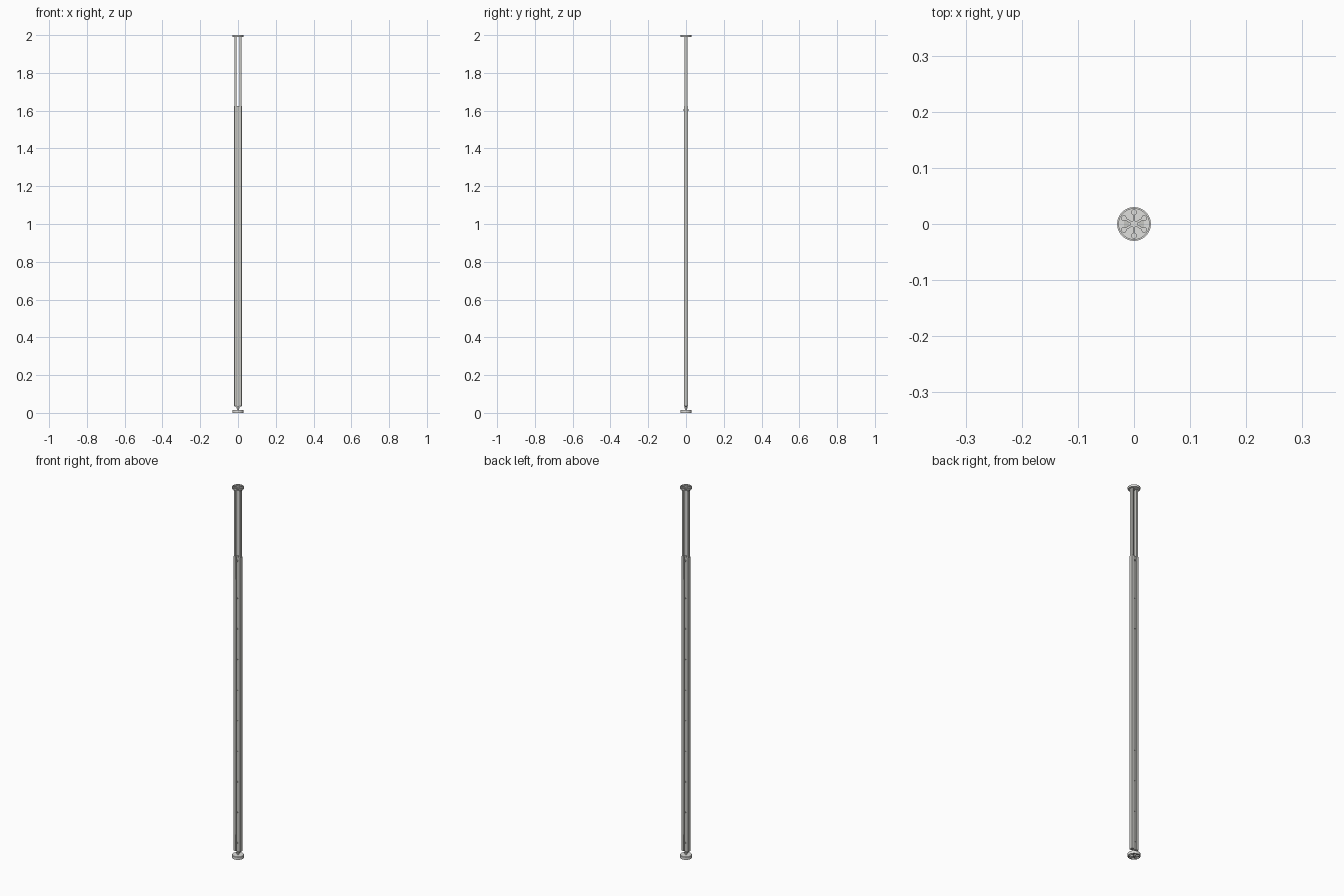
import bpy, bmesh
from math import pi
from mathutils import Matrix

cube = bpy.data.objects.get("Cube")
if cube:
    bpy.data.objects.remove(cube, do_unlink=True)


def material(name, colour):
    mat = bpy.data.materials.new(name)
    mat.use_nodes = True
    mat.diffuse_color = colour
    mat.node_tree.nodes["Principled BSDF"].inputs["Base Color"].default_value = colour
    return mat


rail_grey = material("warm grey", (0.57, 0.57, 0.54, 1))
plate_grey = material("light grey", (0.74, 0.74, 0.72, 1))


def finish(name, bm, mat, bevel=0.0):
    mesh = bpy.data.meshes.new(name)
    bmesh.ops.recalc_face_normals(bm, faces=bm.faces)
    bm.to_mesh(mesh)
    bm.free()
    mesh.materials.append(mat)
    obj = bpy.data.objects.new(name, mesh)
    bpy.context.collection.objects.link(obj)
    if bevel:
        mod = obj.modifiers.new("rounded edges", "BEVEL")
        mod.width, mod.segments = bevel, 2
    bpy.ops.object.select_all(action="DESELECT")
    obj.select_set(True)
    bpy.context.view_layer.objects.active = obj
    bpy.ops.object.shade_smooth_by_angle()


def box(name, x0, x1, depth, z0, z1, bevel=0.0):
    bm = bmesh.new()
    place = Matrix.Translation(((x0 + x1) / 2, 0, (z0 + z1) / 2))
    size = Matrix.Diagonal((x1 - x0, depth * 2, z1 - z0, 1))
    bmesh.ops.create_cube(bm, size=1, matrix=place @ size)
    finish(name, bm, rail_grey, bevel)


def pins(name, heights, radius, length):
    # round pins running front to back
    bm = bmesh.new()
    for z in heights:
        turn = Matrix.Translation((0, 0, z)) @ Matrix.Rotation(pi / 2, 4, "X")
        bmesh.ops.create_cone(bm, cap_ends=True, segments=16, radius1=radius,
                              radius2=radius, depth=length, matrix=turn)
    finish(name, bm, rail_grey)


def lathe(name, profile, mat, sides=48):
    bm = bmesh.new()
    verts = [bm.verts.new((r, 0, z)) for r, z in profile]
    edges = [bm.edges.new(pair) for pair in zip(verts, verts[1:])]
    bmesh.ops.spin(bm, geom=verts + edges, cent=(0, 0, 0), axis=(0, 0, 1),
                   angle=2 * pi, steps=sides)
    bmesh.ops.remove_doubles(bm, verts=bm.verts, dist=1e-5)
    finish(name, bm, mat)


def ribs(name, z0, z1):
    # six spokes, each ending in a round pad
    bm = bmesh.new()
    mid = Matrix.Translation((0, 0, (z0 + z1) / 2))
    for i in range(6):
        turn = mid @ Matrix.Rotation(pi / 6 + i * pi / 3, 4, "Z")
        spoke = turn @ Matrix.Translation((0.014, 0, 0))
        bmesh.ops.create_cube(bm, size=1, matrix=spoke @ Matrix.Diagonal((0.02, 0.004, z1 - z0, 1)))
        pad = turn @ Matrix.Translation((0.021, 0, 0))
        bmesh.ops.create_cone(bm, cap_ends=True, segments=16, radius1=0.005,
                              radius2=0.005, depth=z1 - z0, matrix=pad)
    finish(name, bm, plate_grey)


# Lower rails and upper telescoping rails
for side, s in (("left", 1), ("right", -1)):
    x0, x1 = sorted((s * 0.006, s * 0.02))
    box(side + "_outer_rail", x0, x1, 0.01, 0.035, 1.625, 0.001)
    x0, x1 = sorted((s * 0.008, s * 0.0185))
    box(side + "_inner_rail", x0, x1, 0.0085, 1.2, 1.993, 0.001)

# Web between the outer rails, with rivets on both faces
box("outer_web", -0.007, 0.007, 0.006, 0.035, 1.625)
pins("web_rivets", [0.08 + 0.165 * i for i in range(9)], 0.0035, 0.015)

# Height lock at the top of the outer rails
pins("lock_pin", [1.603], 0.0045, 0.024)

# Top plate: recessed face with rim, hub and ribs
lathe("top_plate", [(0, 1.99), (0.029, 1.99), (0.03, 1.992), (0.03, 2),
                    (0.027, 2), (0.027, 1.993), (0, 1.993)], plate_grey)
lathe("top_hub", [(0, 1.992), (0.006, 1.992), (0.006, 2), (0, 2)], plate_grey, 24)
ribs("top_ribs", 1.992, 1.9995)

# Foot: disc with ribbed underside, threaded stem and nut
lathe("foot_disc", [(0, 0.008), (0.027, 0.008), (0.027, 0), (0.03, 0),
                    (0.03, 0.014), (0.028, 0.016), (0, 0.016)], plate_grey)
lathe("foot_hub", [(0, 0), (0.006, 0), (0.006, 0.009), (0, 0.009)], plate_grey, 24)
ribs("foot_ribs", 0.0005, 0.009)
lathe("foot_stem", [(0, 0.015), (0.0055, 0.015), (0.0055, 0.045), (0, 0.045)], rail_grey, 24)
lathe("foot_nut", [(0, 0.024), (0.009, 0.024), (0.009, 0.03), (0, 0.03)], rail_grey, 6)
